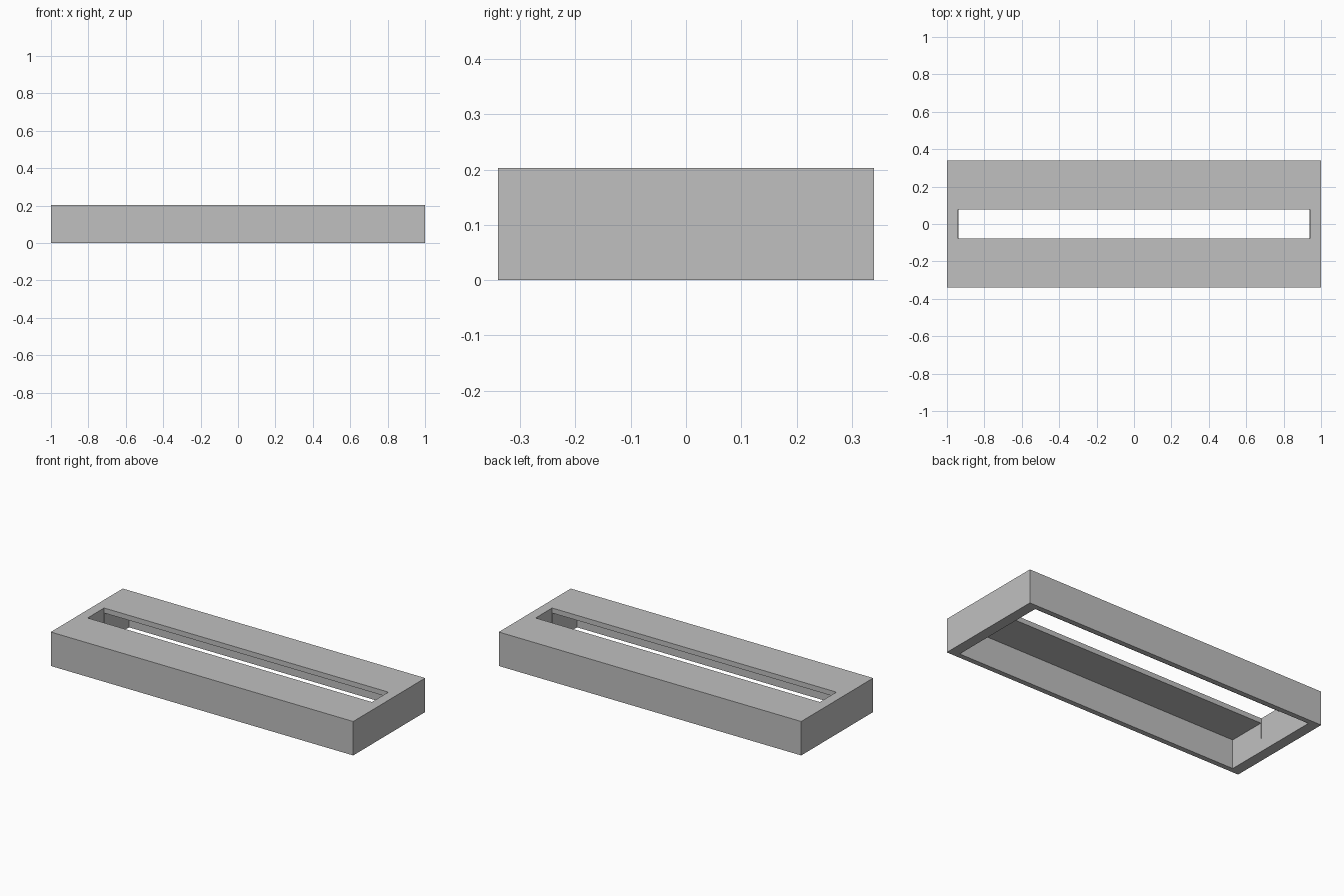
import bpy

if "Cube" in bpy.data.objects:
    bpy.data.objects.remove(bpy.data.objects["Cube"], do_unlink=True)

LENGTH, DEPTH, HEIGHT = 2.0, 0.68, 0.203
END_WALL, SIDE_WALL, TOP = 0.063, 0.031, 0.03

grey = bpy.data.materials.new("light_grey")
grey.use_nodes = True
colour = (0.527, 0.527, 0.527, 1)
grey.diffuse_color = colour
grey.node_tree.nodes["Principled BSDF"].inputs["Base Color"].default_value = colour


def box(name, length, depth, z_low, z_high):
    """Box centred on x and y between two heights."""
    bpy.ops.mesh.primitive_cube_add(size=1, location=(0, 0, (z_low + z_high) / 2))
    ob = bpy.context.object
    ob.name = name
    ob.scale = (length, depth, z_high - z_low)
    bpy.ops.object.transform_apply(location=True, rotation=False, scale=True)
    ob.data.materials.append(grey)
    return ob


def cut(target, cutter):
    """Subtract the cutter and discard it."""
    cutter.hide_render = True
    bpy.context.view_layer.objects.active = target
    mod = target.modifiers.new("cut", "BOOLEAN")
    mod.operation = "DIFFERENCE"
    mod.solver = "EXACT"
    mod.object = cutter
    bpy.ops.object.modifier_apply(modifier=mod.name)
    bpy.data.objects.remove(cutter, do_unlink=True)


# Outer shell, hollow and open underneath
cover = box("slotted_cover", LENGTH, DEPTH, 0, HEIGHT)
cut(cover, box("cavity_cutter", LENGTH - 2 * END_WALL, DEPTH - 2 * SIDE_WALL,
               -0.1, HEIGHT - TOP))

# Long slot through the top, leaving a shallow notch in each end wall
cut(cover, box("slot_cutter", 1.88, 0.156, 0.08, HEIGHT + 0.1))
